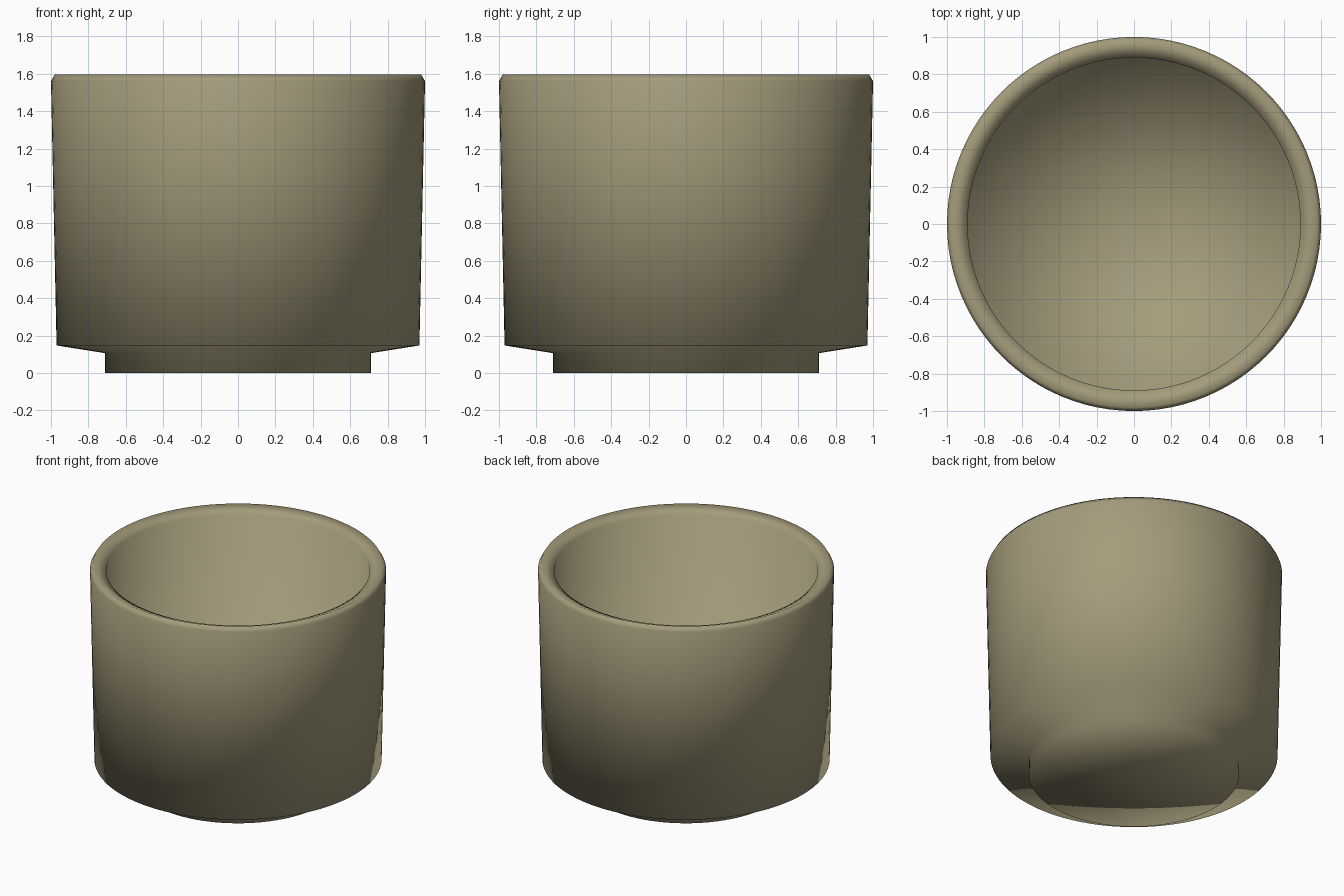
import bpy, bmesh, math

if "Cube" in bpy.data.objects:
    bpy.data.objects.remove(bpy.data.objects["Cube"])

# Cup colour
mat = bpy.data.materials.new("khaki ceramic")
mat.diffuse_color = (0.37, 0.33, 0.20, 1)
mat.use_nodes = True
mat.node_tree.nodes["Principled BSDF"].inputs["Base Color"].default_value = mat.diffuse_color

# Half profile (radius, height): foot, outer wall, sloped rim, inner wall, dished floor
profile = [(0, 0), (0.71, 0), (0.71, 0.106), (0.97, 0.147),
           (1.0, 1.56), (0.98, 1.595), (0.89, 1.557),
           (0.887, 0.235), (0, 0.10)]
SIDES = 96

# Revolve the profile around z
bm = bmesh.new()
verts = [bm.verts.new((r, 0, z)) for r, z in profile]
edges = [bm.edges.new(pair) for pair in zip(verts, verts[1:])]
bmesh.ops.spin(bm, geom=verts + edges, cent=(0, 0, 0), axis=(0, 0, 1),
               angle=math.tau, steps=SIDES, use_merge=True)
bmesh.ops.remove_doubles(bm, verts=bm.verts, dist=1e-4)
bmesh.ops.recalc_face_normals(bm, faces=bm.faces)
for f in bm.faces:
    f.smooth = True

mesh = bpy.data.meshes.new("cup")
bm.to_mesh(mesh)
bm.free()
mesh.materials.append(mat)
cup = bpy.data.objects.new("cup", mesh)
bpy.context.collection.objects.link(cup)
